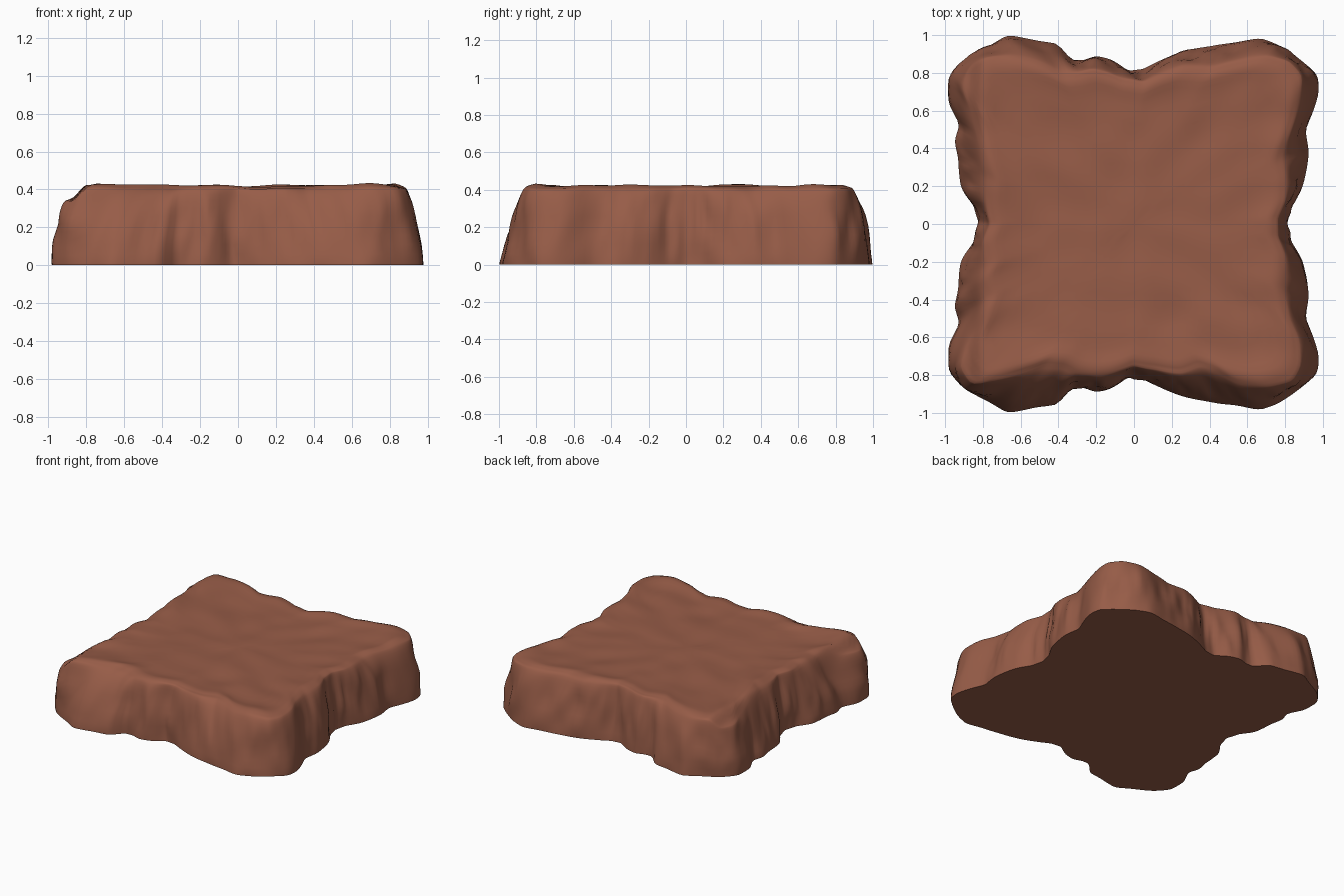
import bpy, bmesh, math
from mathutils import Vector, noise

if "Cube" in bpy.data.objects:
    bpy.data.objects.remove(bpy.data.objects["Cube"])

# Foot outline, back half from left to right (front half mirrors it)
BASE_HALF = [(-.82, 0), (-.85, .1), (-.915, .19), (-.93, .35), (-.95, .44), (-.92, .53),
             (-.98, .63), (-.98, .78), (-.9, .87), (-.76, .945), (-.67, 1), (-.52, .97),
             (-.39, .95), (-.35, .87), (-.27, .865), (-.2, .89), (-.12, .87), (-.03, .81),
             (.05, .82), (.15, .87), (.25, .91), (.4, .94), (.55, .96), (.67, .985),
             (.78, .94), (.88, .87), (.97, .79), (.98, .7), (.95, .6), (.905, .5),
             (.925, .38), (.91, .27), (.89, .19), (.83, .09), (.81, 0)]
BASE = BASE_HALF + [(x, -y) for x, y in BASE_HALF[1:-1]]
# Upper rim outline, clockwise from the back left
RIM = [(-.87, .83), (-.79, .88), (-.65, .89), (-.5, .85), (-.38, .79), (-.3, .8), (-.22, .82),
       (-.14, .8), (-.07, .77), (.05, .75), (.13, .79), (.25, .83), (.4, .82), (.55, .86),
       (.7, .89), (.82, .86), (.89, .78), (.87, .65), (.83, .5), (.8, .42), (.78, .35),
       (.8, .25), (.8, .12), (.76, .03), (.76, -.07), (.8, -.17), (.79, -.35), (.82, -.5),
       (.87, -.6), (.88, -.75), (.84, -.83), (.7, -.86), (.53, -.83), (.45, -.78), (.35, -.75),
       (.25, -.79), (.12, -.77), (0, -.75), (-.12, -.79), (-.2, -.8), (-.3, -.79), (-.37, -.75),
       (-.47, -.74), (-.6, -.79), (-.75, -.83), (-.86, -.85), (-.92, -.75), (-.89, -.66),
       (-.83, -.55), (-.78, -.4), (-.82, -.3), (-.78, -.22), (-.8, -.1), (-.76, 0),
       (-.78, .1), (-.77, .25), (-.8, .35), (-.83, .47), (-.86, .6), (-.91, .72)]
# Cliff profile: (height, blend from foot outline to rim outline)
PROFILE = [(0, 0), (.015, 0), (.06, .05), (.11, .11), (.16, .19), (.21, .29), (.26, .4),
           (.3, .5), (.34, .62), (.37, .73), (.39, .83), (.402, .92), (.408, 1)]
N = 320


def radii(points):
    """Outline points -> N radii at equal angles, softly interpolated."""
    polar = sorted((math.atan2(y, x) % math.tau, math.hypot(x, y)) for x, y in points)
    polar = [(polar[-1][0] - math.tau, polar[-1][1])] + polar + \
            [(polar[0][0] + math.tau, polar[0][1])]
    out = []
    for i in range(N):
        a = math.tau * i / N
        for (a0, r0), (a1, r1) in zip(polar, polar[1:]):
            if a0 <= a <= a1:
                out.append(r0 + (r1 - r0) * (a - a0) / max(a1 - a0, 1e-6))
                break
    return [(out[i - 1] + 2 * out[i] + out[(i + 1) % N]) / 4 for i in range(N)]


def smoothstep(a, b, v):
    t = min(1, max(0, (v - a) / (b - a)))
    return t * t * (3 - 2 * t)


def ledge(x):
    """The left border sits on a lower shelf."""
    return 1 - .16 * smoothstep(.79, .88, -x)


base, rim = radii(BASE), radii(RIM)
bm = bmesh.new()
rings = []

# Cliff walls with vertical flutes and small dents
for z, blend in PROFILE:
    ring = []
    for i in range(N):
        a = math.tau * i / N
        c, s = math.cos(a), math.sin(a)
        r = base[i] + (rim[i] - base[i]) * blend
        mid = math.sin(math.pi * min(1, z / .41))
        r += .028 * mid * noise.noise(Vector((c * 9, s * 9, z * 4)))
        r += .010 * mid * noise.noise(Vector((c * 22, s * 22, z * 6 + 5)))
        x, y = r * c, r * s
        bump = .012 * noise.noise(Vector((x * 5, y * 5, 3))) * smoothstep(.3, .41, z)
        ring.append(bm.verts.new((x, y, (z + bump) * ledge(x))))
    rings.append(ring)

# Gently uneven plateau
for k in (.985, .965, .94, .91, .87, .82, .76, .7, .63, .56, .48, .4, .32, .24, .16, .08):
    ring = []
    for i in range(N):
        a = math.tau * i / N
        x, y = rim[i] * k * math.cos(a), rim[i] * k * math.sin(a)
        z = .411 + .012 * noise.noise(Vector((x * 5, y * 5, 3)))
        z += .008 * noise.noise(Vector((x * 2.5, y * 5, 8)))
        z += .012 * smoothstep(.8, .94, k) * (1 - smoothstep(.94, 1, k))
        z -= .006 * (1 - smoothstep(.6, .85, k))
        ring.append(bm.verts.new((x, y, z * ledge(x))))
    rings.append(ring)

for lo, hi in zip(rings, rings[1:]):
    for i in range(N):
        j = (i + 1) % N
        bm.faces.new((lo[i], lo[j], hi[j], hi[i]))
centre = bm.verts.new((0, 0, sum(v.co.z for v in rings[-1]) / N))
for i in range(N):
    bm.faces.new((rings[-1][i], rings[-1][(i + 1) % N], centre))

# Flat underside
bottom = bm.verts.new((0, 0, 0))
for i in range(N):
    bm.faces.new((rings[0][(i + 1) % N], rings[0][i], bottom))
for v in rings[0]:
    v.co.z = 0

mesh = bpy.data.meshes.new("rock_plateau")
bm.to_mesh(mesh)
bm.free()
rock = bpy.data.objects.new("rock_plateau", mesh)
bpy.context.collection.objects.link(rock)

mat = bpy.data.materials.new("red brown rock")
mat.diffuse_color = (.31, .108, .064, 1)
mat.use_nodes = True
mat.node_tree.nodes["Principled BSDF"].inputs["Base Color"].default_value = mat.diffuse_color
mesh.materials.append(mat)

bpy.context.view_layer.objects.active = rock
rock.select_set(True)
bpy.ops.object.shade_smooth_by_angle(angle=math.radians(50))
